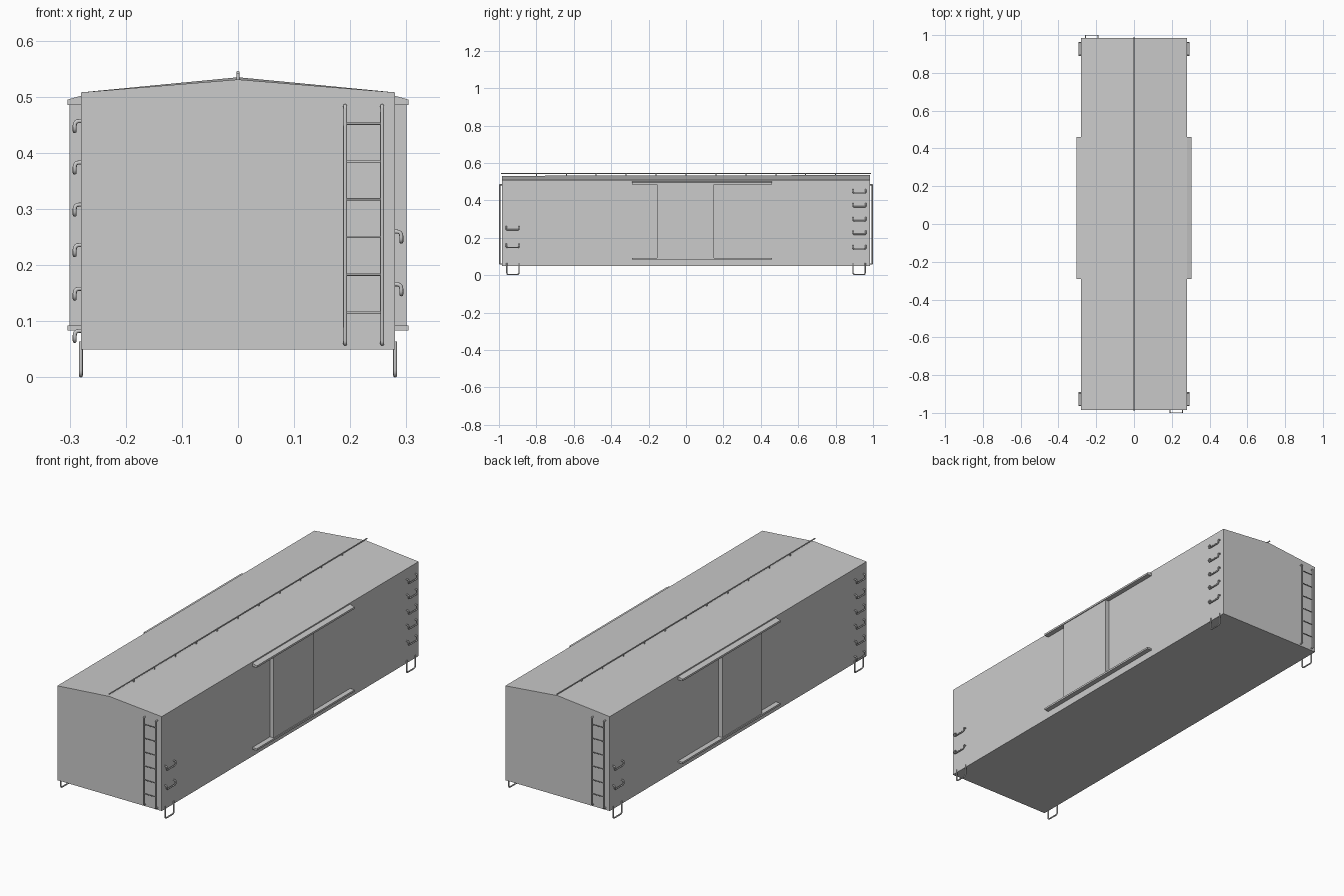
import bpy, bmesh, math
from mathutils import Vector

if "Cube" in bpy.data.objects:
    bpy.data.objects.remove(bpy.data.objects["Cube"])

grey = bpy.data.materials.new("plain grey")
grey.diffuse_color = (0.6, 0.6, 0.6, 1)
grey.use_nodes = True
grey.node_tree.nodes["Principled BSDF"].inputs["Base Color"].default_value = grey.diffuse_color


def finish(name, bm, smooth=False):
    bmesh.ops.recalc_face_normals(bm, faces=bm.faces)
    me = bpy.data.meshes.new(name)
    bm.to_mesh(me)
    bm.free()
    me.materials.append(grey)
    ob = bpy.data.objects.new(name, me)
    bpy.context.collection.objects.link(ob)
    return ob


def prism(name, profile, y0, y1, lift=0):
    """Extrude an (x, z) profile along y; lift raises points on x = 0 at the far end."""
    bm = bmesh.new()
    a = [bm.verts.new((x, y0, z)) for x, z in profile]
    b = [bm.verts.new((x, y1, z + (lift if x == 0 else 0))) for x, z in profile]
    n = len(profile)
    bm.faces.new(a)
    bm.faces.new(b[::-1])
    for i in range(n):
        bm.faces.new((a[i], b[i], b[(i + 1) % n], a[(i + 1) % n]))
    return finish(name, bm)


def fillet(points, r):
    """Round the inner corners of a path."""
    pts = [Vector(p) for p in points]
    out = [pts[0]]
    for p, c, n in zip(pts, pts[1:], pts[2:]):
        a = c + (p - c).normalized() * r
        b = c + (n - c).normalized() * r
        for k in range(5):
            t = k / 4
            out.append(a * (1 - t) ** 2 + c * 2 * t * (1 - t) + b * t * t)
    return out + [pts[-1]]


def tube(name, points, radius, bend=0.006):
    """Round bar along a path, turned into a smooth mesh."""
    pts = fillet(points, bend)
    cu = bpy.data.curves.new(name, 'CURVE')
    cu.dimensions = '3D'
    cu.bevel_depth = radius
    cu.bevel_resolution = 2
    cu.use_fill_caps = True
    sp = cu.splines.new('POLY')
    sp.points.add(len(pts) - 1)
    for p, v in zip(sp.points, pts):
        p.co = (*v, 1)
    cu.materials.append(grey)
    ob = bpy.data.objects.new(name, cu)
    bpy.context.collection.objects.link(ob)
    bpy.ops.object.select_all(action='DESELECT')
    ob.select_set(True)
    bpy.context.view_layer.objects.active = ob
    bpy.ops.object.convert(target='MESH')
    bpy.ops.object.shade_smooth_by_angle(angle=math.radians(50))
    return ob


W, L = 0.28, 0.985

# Body with a shallow gable roof
prism("car_body", [(-W, 0.05), (W, 0.05), (W, 0.508), (0, 0.531), (-W, 0.508)], -L, L, 0.004)

# Sliding doors and their rails, same place on both sides
for s, side in ((1, "right"), (-1, "left")):
    def sided(pts):
        return [(s * x, z) for x, z in pts]
    prism(side + "_door", sided([(W, 0.09), (0.300, 0.09), (0.300, 0.486), (W, 0.486)]), -0.155, 0.15)
    prism(side + "_top_rail",
          sided([(W, 0.486), (0.304, 0.486), (0.304, 0.495), (W, 0.502)]), -0.29, 0.46)
    prism(side + "_bottom_rail",
          sided([(W, 0.084), (0.304, 0.084), (0.304, 0.093), (W, 0.093)]), -0.29, 0.46)

# Rod along the roof ridge with small posts
tube("ridge_rod", [(0, -0.99, 0.544), (0, 0.99, 0.544)], 0.0028)
for i in range(-5, 6):
    tube("ridge_post", [(0, i * 0.16, 0.525), (0, i * 0.16, 0.544)], 0.0028)


# Hand grips: drop-shaped bars on the sides
def grip(s, y, z):
    x0, x1, h = s * (W - 0.004), s * 0.291, 0.034
    path = [(x0, y - h, z), (x1, y - h, z), (x1, y - h, z - 0.018),
            (x1, y + h, z - 0.018), (x1, y + h, z), (x0, y + h, z)]
    tube("hand_grip", path, 0.0036, 0.008)


for z in (0.457, 0.383, 0.308, 0.236, 0.158):
    grip(1, 0.927, z)
    grip(-1, -0.927, z)
grip(-1, -0.927, 0.083)
for z in (0.26, 0.166):
    grip(1, -0.927, z)
    grip(-1, 0.927, z)

# Stirrup steps under the four corners
for s in (1, -1):
    for e in (1, -1):
        y0, y1 = e * 0.893, e * 0.958
        tube("stirrup_step", [(s * W, y0, 0.064), (s * W, y0, 0.0035),
                              (s * W, y1, 0.0035), (s * W, y1, 0.064)], 0.0035, 0.01)

# End ladders, the rear one turned half a circle
for e, end in ((1, "front"), (-1, "rear")):
    y0, y1 = -e * (L - 0.004), -e * 0.9965
    for x in (0.191, 0.257):
        tube(end + "_ladder_rail", [(e * x, y0, 0.06), (e * x, y1, 0.06),
                                    (e * x, y1, 0.484), (e * x, y0, 0.484)], 0.0035, 0.005)
    for k in range(6):
        z = 0.116 + k * 0.0672
        tube(end + "_ladder_rung", [(e * 0.191, y1, z), (e * 0.257, y1, z)], 0.002)
